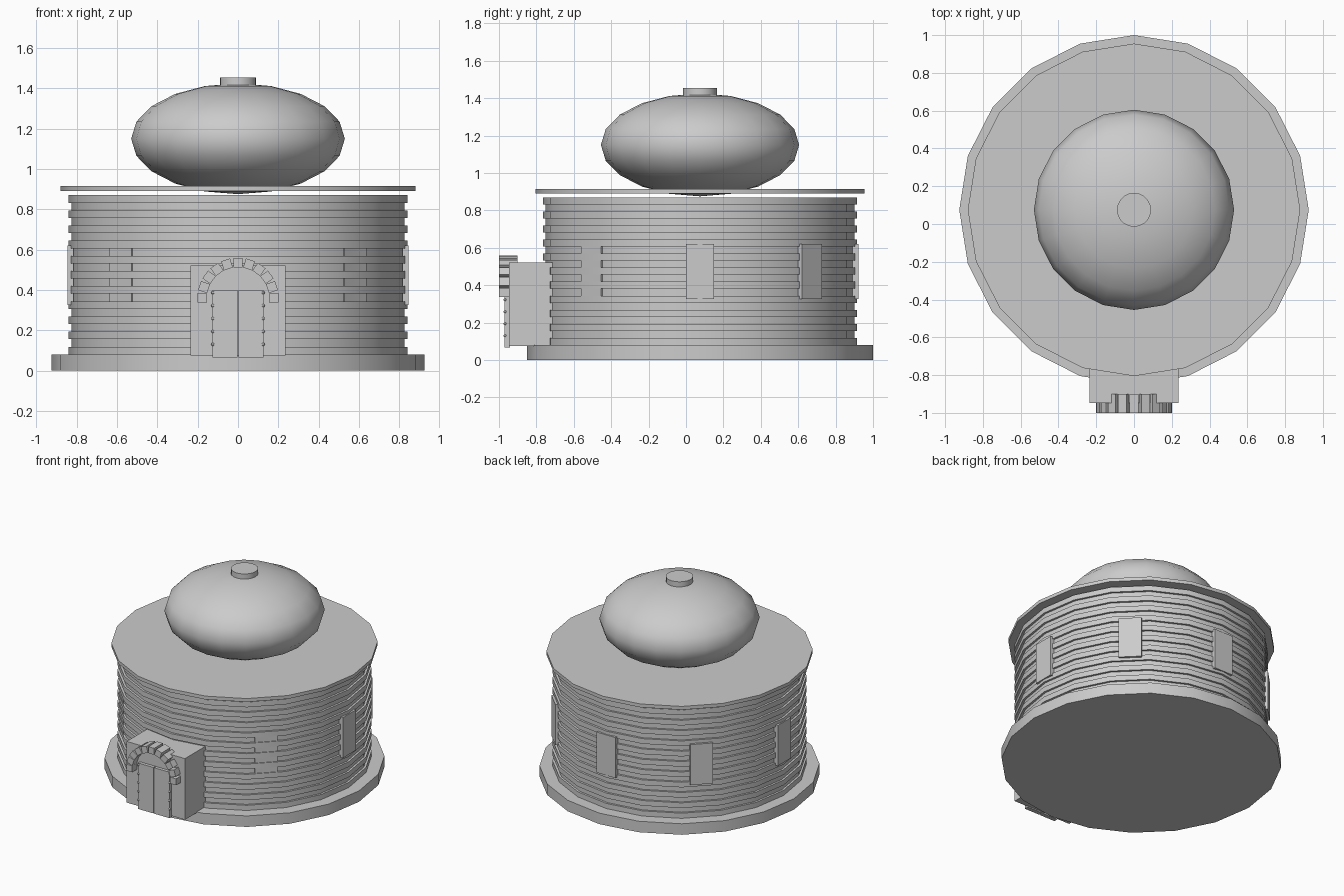
import bpy, bmesh, math
from mathutils import Matrix, Vector

if "Cube" in bpy.data.objects:
    bpy.data.objects.remove(bpy.data.objects["Cube"])

AXIS_Y = 0.075   # centre line of the round building
SIDES = 20

stone = bpy.data.materials.new("pale_grey")
stone.use_nodes = True
grey = (0.6, 0.6, 0.6, 1)
stone.diffuse_color = grey
stone.node_tree.nodes["Principled BSDF"].inputs["Base Color"].default_value = grey


def finish(name, bm, smooth=False):
    bmesh.ops.recalc_face_normals(bm, faces=bm.faces)
    mesh = bpy.data.meshes.new(name)
    bm.to_mesh(mesh)
    bm.free()
    mesh.materials.append(stone)
    obj = bpy.data.objects.new(name, mesh)
    bpy.context.collection.objects.link(obj)
    if smooth:
        bpy.ops.object.select_all(action="DESELECT")
        obj.select_set(True)
        bpy.context.view_layer.objects.active = obj
        bpy.ops.object.shade_smooth_by_angle(angle=math.radians(35))
    return obj


def lathe(name, profile):
    """Closed round solid from (radius, height) points, bottom to top."""
    bm = bmesh.new()
    rings = []
    for r, z in profile:
        rings.append([bm.verts.new((r * math.cos(a), AXIS_Y + r * math.sin(a), z))
                      for a in (math.tau * i / SIDES for i in range(SIDES))])
    for low, high in zip(rings, rings[1:]):
        for i in range(SIDES):
            j = (i + 1) % SIDES
            bm.faces.new((low[i], low[j], high[j], high[i]))
    bm.faces.new(rings[0])
    bm.faces.new(rings[-1])
    return finish(name, bm, True)


def box(name, centre, size, turn=None):
    bm = bmesh.new()
    matrix = Matrix.Translation(centre) @ (turn or Matrix()) @ Matrix.Diagonal((*size, 1))
    bmesh.ops.create_cube(bm, size=1, matrix=matrix)
    return finish(name, bm)


# Round plinth, roof slab and cap
lathe("plinth", [(0.925, 0), (0.925, 0.08)])
lathe("roof_slab", [(0.88, 0.89), (0.88, 0.915)])
lathe("dome_cap", [(0.09, 1.41), (0.09, 1.455)])

# Wall of alternating wide and narrow courses
COURSES = 21
step = (0.87 - 0.08) / COURSES
profile = []
for k in range(COURSES):
    r = 0.825 if k % 2 else 0.84
    profile += [(r, 0.08 + k * step), (r, 0.08 + (k + 1) * step)]
lathe("banded_wall", profile)

# Flattened dome
bm = bmesh.new()
bmesh.ops.create_uvsphere(
    bm, u_segments=SIDES, v_segments=10, radius=1,
    matrix=Matrix.Translation((0, AXIS_Y, 1.15)) @ Matrix.Diagonal((0.53, 0.53, 0.275, 1)))
finish("dome", bm, True)

# Window plates all round except at the door; the front pair sits deeper
for k in range(8):
    if k == 6:
        continue
    angle = k * math.pi / 4
    face = 0.824 if k in (5, 7) else 0.846
    r = face - 0.015
    box(f"window_{k + 1}",
        Vector((r * math.cos(angle), AXIS_Y + r * math.sin(angle), 0.473)),
        (0.03, 0.152, 0.295), Matrix.Rotation(angle, 4, "Z"))

# Porch block with double doors
box("porch", (0, -0.824, 0.297), (0.47, 0.246, 0.446))
for side, label in ((-1, "right"), (1, "left")):
    box(f"door_{label}", (side * 0.065, -0.955, 0.233), (0.124, 0.03, 0.335))
    # Hinge studs down the outer edge
    for i in range(5):
        bm = bmesh.new()
        bmesh.ops.create_uvsphere(
            bm, u_segments=8, v_segments=6, radius=0.008,
            matrix=Matrix.Translation((side * 0.125, -0.968, 0.13 + i * 0.064)))
        finish(f"stud_{label}_{i + 1}", bm, True)

# Arch of separate blocks over the doors
BLOCKS = 11
for i in range(BLOCKS):
    angle = math.pi * i / (BLOCKS - 1)
    box(f"arch_block_{i + 1}",
        Vector((0.177 * math.cos(angle), -0.95, 0.36 + 0.175 * math.sin(angle))),
        (0.047, 0.1, 0.047), Matrix.Rotation(-angle, 4, "Y"))
